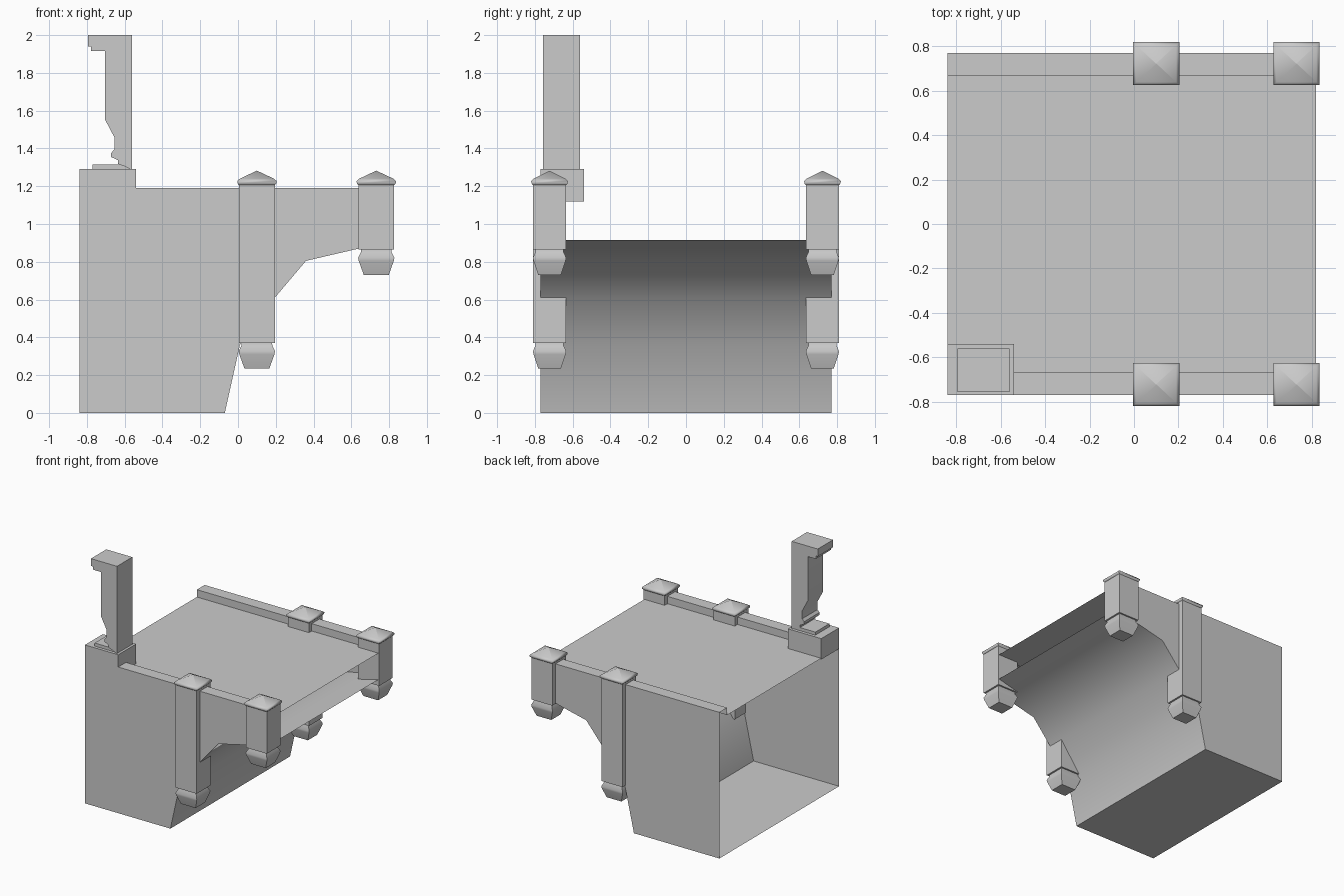
import bpy, bmesh, math

if "Cube" in bpy.data.objects:
    bpy.data.objects.remove(bpy.data.objects["Cube"])


def finish(name, bm, smooth=None):
    bmesh.ops.remove_doubles(bm, verts=bm.verts, dist=0.0005)
    bmesh.ops.recalc_face_normals(bm, faces=bm.faces)
    me = bpy.data.meshes.new(name)
    bm.to_mesh(me)
    bm.free()
    ob = bpy.data.objects.new(name, me)
    bpy.context.collection.objects.link(ob)
    if smooth:
        bpy.ops.object.select_all(action='DESELECT')
        ob.select_set(True)
        bpy.context.view_layer.objects.active = ob
        bpy.ops.object.shade_smooth_by_angle(angle=math.radians(smooth))
    return ob


def box(name, x, y, z):
    bm = bmesh.new()
    bmesh.ops.create_cube(bm, size=1)
    for v in bm.verts:
        for i, (lo, hi) in enumerate((x, y, z)):
            v.co[i] = lo if v.co[i] < 0 else hi
    return finish(name, bm)


def sheet(name, rows, smooth=None):
    """Skin neighbouring rows of points with quads."""
    bm = bmesh.new()
    rows = [[bm.verts.new(p) for p in r] for r in rows]
    for a, b in zip(rows, rows[1:]):
        for i in range(len(a) - 1):
            bm.faces.new((a[i], a[i + 1], b[i + 1], b[i]))
    return finish(name, bm, smooth)


def extrude_xz(name, pts, y0, y1, smooth=None):
    """Solid from an x-z outline, stretched along y."""
    bm = bmesh.new()
    a = [bm.verts.new((x, y0, z)) for x, z in pts]
    b = [bm.verts.new((x, y1, z)) for x, z in pts]
    bm.faces.new(a)
    bm.faces.new(b[::-1])
    for i in range(len(a)):
        j = (i + 1) % len(a)
        bm.faces.new((a[i], b[i], b[j], a[j]))
    return finish(name, bm, smooth)


def square_stack(name, cx, cy, rings, smooth):
    """Square rings (half width x, half width y, z) skinned and capped."""
    bm = bmesh.new()
    loops = [[bm.verts.new((cx + sx * hx, cy + sy * hy, z))
              for sx, sy in ((-1, -1), (1, -1), (1, 1), (-1, 1))]
             for hx, hy, z in rings]
    for a, b in zip(loops, loops[1:]):
        for i in range(4):
            j = (i + 1) % 4
            bm.faces.new((a[i], a[j], b[j], b[i]))
    bm.faces.new(loops[0])
    bm.faces.new(loops[-1])
    return finish(name, bm, smooth)


XL, XR, W, RAIL, DECK, TOP = -0.84, 0.82, 0.77, 0.67, 1.13, 1.19

# curved underside: floor, front wall and overhang soffit
under = [(-0.07, 0), (0.01, 0.36), (0.195, 0.61), (0.36, 0.805),
         (0.64, 0.87), (XR, 0.915)]
sheet("curved_underside", [[(x, -W, z), (x, W, z)] for x, z in under], 50)
sheet("floor", [[(XL, -W, 0), (XL, W, 0)], [(-0.07, -W, 0), (-0.07, W, 0)]])

# side walls, following the underside curve
for side, s in (("front", -1), ("back", 1)):
    bm = bmesh.new()
    outline = [(XL, 0)] + under + [(XR, TOP), (XL, TOP)]
    bm.faces.new([bm.verts.new((x, s * W, z)) for x, z in outline])
    finish(side + "_side_wall", bm)

# deck sheet with raised rails along both sides
section = [(-W, TOP), (-RAIL, TOP), (-RAIL, DECK),
           (RAIL, DECK), (RAIL, TOP), (W, TOP)]
sheet("deck_and_rails", [[(x, y, z) for y, z in section] for x in (XL, XR)])

# four hanging posts with pyramid caps and tapered finials
for side, s in (("front", -1), ("back", 1)):
    for place, cx, bottom in (("inner", 0.10, 0.37), ("outer", 0.732, 0.865)):
        cy = s * 0.7225
        label = side + "_" + place
        square_stack(label + "_post", cx, cy,
                     [(0.095, 0.0875, bottom), (0.095, 0.0875, 1.21)], 30)
        square_stack(label + "_post_cap", cx, cy,
                     [(0.092, 0.085, 1.203), (0.103, 0.0955, 1.215),
                      (0.104, 0.0975, 1.228), (0.09, 0.083, 1.24),
                      (0.001, 0.001, 1.282)], 60)
        square_stack(label + "_finial", cx, cy,
                     [(0.08, 0.074, bottom + 0.002),
                      (0.082, 0.075, bottom - 0.015),
                      (0.096, 0.088, bottom - 0.043),
                      (0.093, 0.085, bottom - 0.06),
                      (0.066, 0.06, bottom - 0.135)], 60)

# corner pedestal, base plate and tall bracket
box("pedestal", (XL, -0.54), (-W, -0.54), (1.12, 1.29))
box("base_plate", (-0.77, -0.57), (-0.745, -0.565), (1.285, 1.315))
extrude_xz("tall_bracket",
           [(-0.56, 1.285), (-0.56, 2.0), (-0.795, 2.0), (-0.795, 1.94),
            (-0.778, 1.94), (-0.778, 1.915), (-0.705, 1.915),
            (-0.705, 1.555), (-0.655, 1.46), (-0.655, 1.395),
            (-0.672, 1.375), (-0.672, 1.355), (-0.635, 1.337),
            (-0.635, 1.318), (-0.60, 1.305)],
           -0.757, -0.56, 40)
